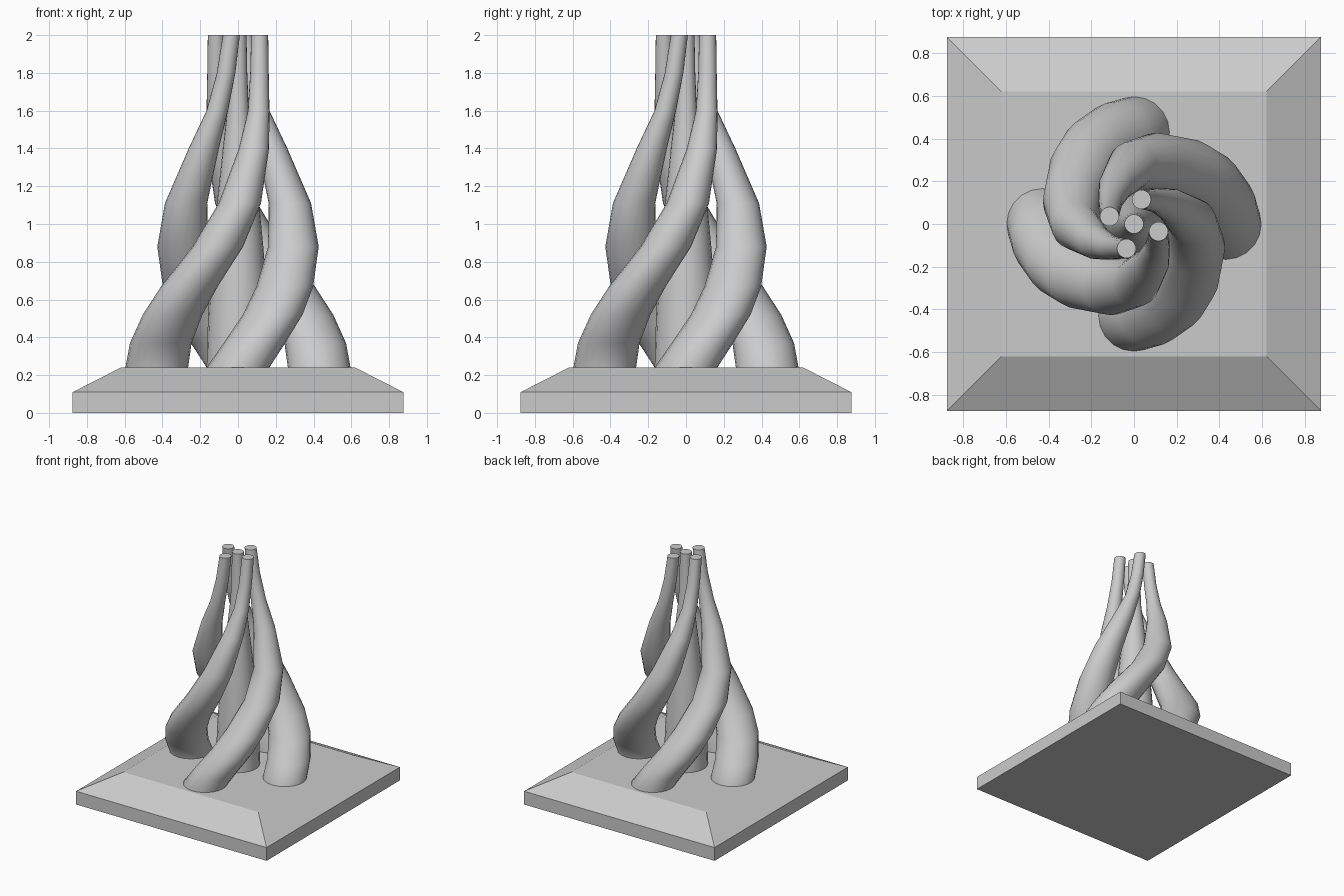
import bpy, bmesh
from math import cos, sin, radians, pi

if "Cube" in bpy.data.objects:
    bpy.data.objects.remove(bpy.data.objects["Cube"])


def loft(name, rings, smooth=True):
    """Skin a list of equal-length point rings and cap both ends."""
    bm = bmesh.new()
    rows = [[bm.verts.new(p) for p in ring] for ring in rings]
    n = len(rows[0])
    for a, b in zip(rows, rows[1:]):
        for i in range(n):
            j = (i + 1) % n
            bm.faces.new((a[i], a[j], b[j], b[i]))
    bm.faces.new(rows[0][::-1])
    bm.faces.new(rows[-1])
    me = bpy.data.meshes.new(name)
    bm.to_mesh(me)
    bm.free()
    ob = bpy.data.objects.new(name, me)
    bpy.context.collection.objects.link(ob)
    if smooth:
        bpy.ops.object.select_all(action='DESELECT')
        bpy.context.view_layer.objects.active = ob
        ob.select_set(True)
        bpy.ops.object.shade_smooth_by_angle(angle=radians(40))
    return ob


def circle(cx, cy, z, r, n=20):
    return [(cx + r * cos(2 * pi * i / n), cy + r * sin(2 * pi * i / n), z) for i in range(n)]


def square(h, z):
    return [(-h, -h, z), (h, -h, z), (h, h, z), (-h, h, z)]


# Plinth with sloped shoulders
loft("plinth", [square(0.875, 0), square(0.875, 0.11), square(0.62, 0.24)], smooth=False)

# Strand profile: height, distance from axis, swirl angle, strand radius
PROFILE = [
    (0.20, 0.430, 0, 0.168),
    (0.24, 0.430, 0, 0.166),
    (0.37, 0.418, 12, 0.163),
    (0.52, 0.392, 28, 0.158),
    (0.67, 0.357, 44, 0.150),
    (0.88, 0.312, 70, 0.134),
    (1.11, 0.275, 92, 0.112),
    (1.40, 0.200, 115, 0.080),
    (1.60, 0.155, 135, 0.057),
    (1.80, 0.130, 151, 0.049),
    (2.00, 0.120, 163, 0.045),
]

# Four swirling strands around the axis
for k, side in enumerate(("right", "back", "left", "front")):
    rings = []
    for z, d, ang, r in PROFILE:
        a = radians(ang + 90 * k)
        rings.append(circle(d * cos(a), d * sin(a), z, r))
    loft(side + "_strand", rings)

# Straight central strand
loft("centre_strand", [circle(0, 0, z, r) for z, d, ang, r in PROFILE])
